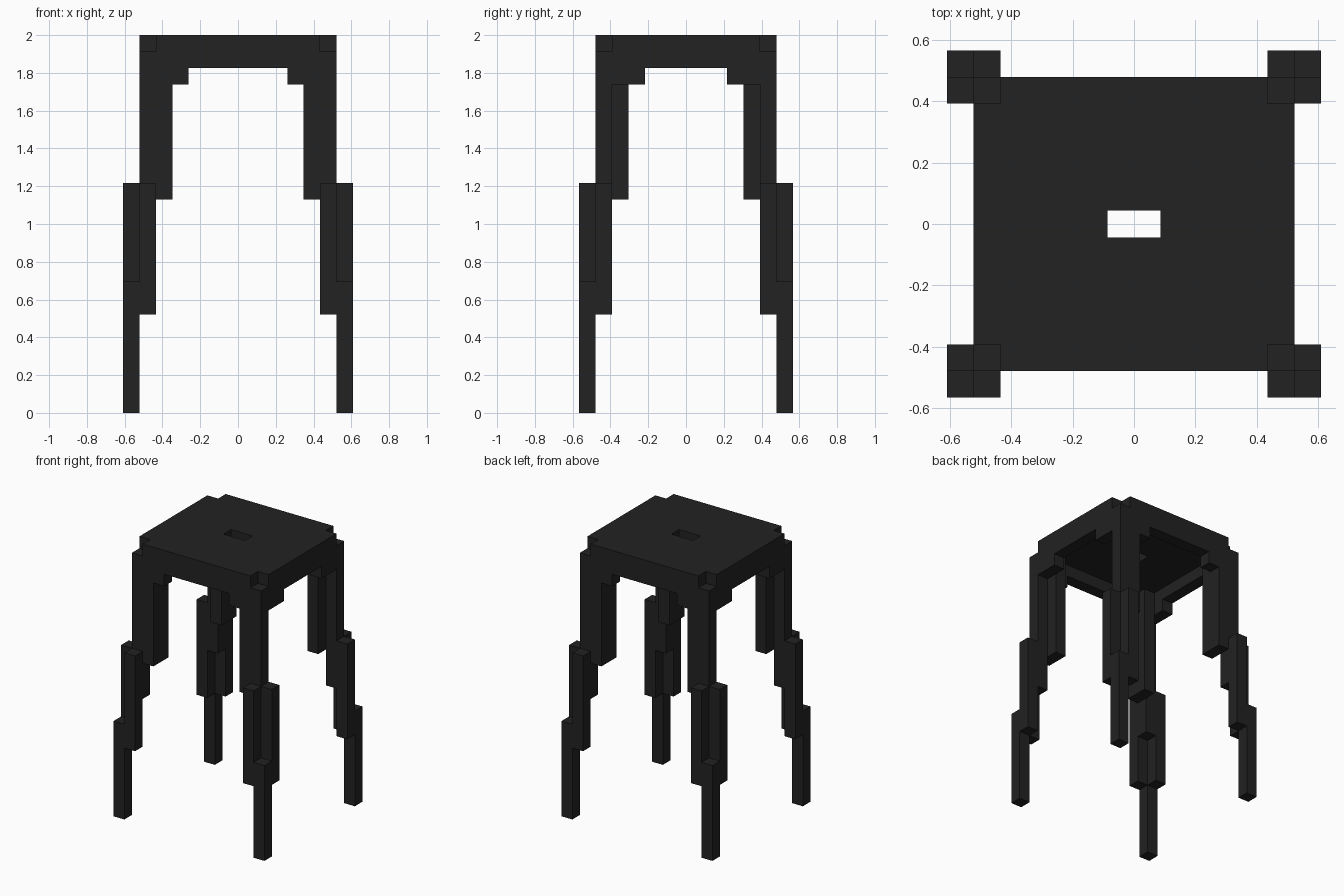
import bpy
import bmesh

if "Cube" in bpy.data.objects:
    bpy.data.objects.remove(bpy.data.objects["Cube"], do_unlink=True)

U = 2 / 23  # one block of the grid

mat = bpy.data.materials.new("charcoal black")
mat.use_nodes = True
COLOR = (0.016, 0.016, 0.016, 1)
mat.diffuse_color = COLOR
mat.node_tree.nodes["Principled BSDF"].inputs["Base Color"].default_value = COLOR


def finish(name, bm):
    bmesh.ops.scale(bm, vec=(U, U, U), verts=bm.verts)
    bmesh.ops.recalc_face_normals(bm, faces=bm.faces)
    me = bpy.data.meshes.new(name)
    bm.to_mesh(me)
    bm.free()
    me.materials.append(mat)
    ob = bpy.data.objects.new(name, me)
    bpy.context.collection.objects.link(ob)
    return ob


def box(name, x, y, z):
    """Box from (low, high) ranges in block units."""
    bm = bmesh.new()
    bmesh.ops.create_cube(bm, size=1)
    for v in bm.verts:
        v.co = [r[0] if c < 0 else r[1] for c, r in zip(v.co, (x, y, z))]
    return finish(name, bm)


def slab(name, xs, ys, z0, z1, keep):
    """Extruded grid of cells, keeping those where keep(i, j) is true."""
    bm = bmesh.new()
    for i in range(len(xs) - 1):
        for j in range(len(ys) - 1):
            if keep(i, j):
                bm.faces.new([bm.verts.new((xs[a], ys[b], z0)) for a, b in
                              ((i, j), (i + 1, j), (i + 1, j + 1), (i, j + 1))])
    bmesh.ops.remove_doubles(bm, verts=bm.verts, dist=0.001)
    out = bmesh.ops.extrude_face_region(bm, geom=bm.faces[:], use_keep_orig=True)
    top = [g for g in out["geom"] if isinstance(g, bmesh.types.BMVert)]
    bmesh.ops.translate(bm, verts=top, vec=(0, 0, z1 - z0))
    return finish(name, bm)


# Seat plate with notched corners and a handle slot
XS = [-6, -5, -1, 1, 5, 6]
YS = [-5.5, -4.5, -0.5, 0.5, 4.5, 5.5]
corner = lambda i, j: i in (0, 4) and j in (0, 4)
slab("seat", XS, YS, 22, 23, lambda i, j: not corner(i, j) and (i, j) != (2, 2))

# Apron ring under the seat
slab("apron", XS, YS, 21, 22,
     lambda i, j: not corner(i, j) and (i in (0, 4) or j in (0, 4)))

# One stepped, splayed leg: x, y and z ranges of each post
LEG = [
    ("foot_post", (6, 7), (5.5, 6.5), (0, 8)),
    ("lower_post_outer", (5, 6), (5.5, 6.5), (6, 14)),
    ("lower_post_side", (6, 7), (4.5, 5.5), (6, 14)),
    ("corner_post", (5, 6), (4.5, 5.5), (10, 22)),
    ("upper_post", (4, 5), (4.5, 5.5), (13, 21)),
    ("inner_post", (4, 5), (3.5, 4.5), (13, 22)),
    ("front_bracket", (3, 4), (4.5, 5.5), (20, 21)),
    ("side_bracket", (5, 6), (2.5, 4.5), (20, 21)),
]

# Mirror the leg to all four corners
for sx, side in ((1, "left"), (-1, "right")):
    for sy, end in ((-1, "front"), (1, "back")):
        for part, x, y, z in LEG:
            part = part.replace("front_bracket", "end_bracket")
            box(f"{end}_{side}_{part}",
                sorted(sx * a for a in x), sorted(sy * b for b in y), z)
